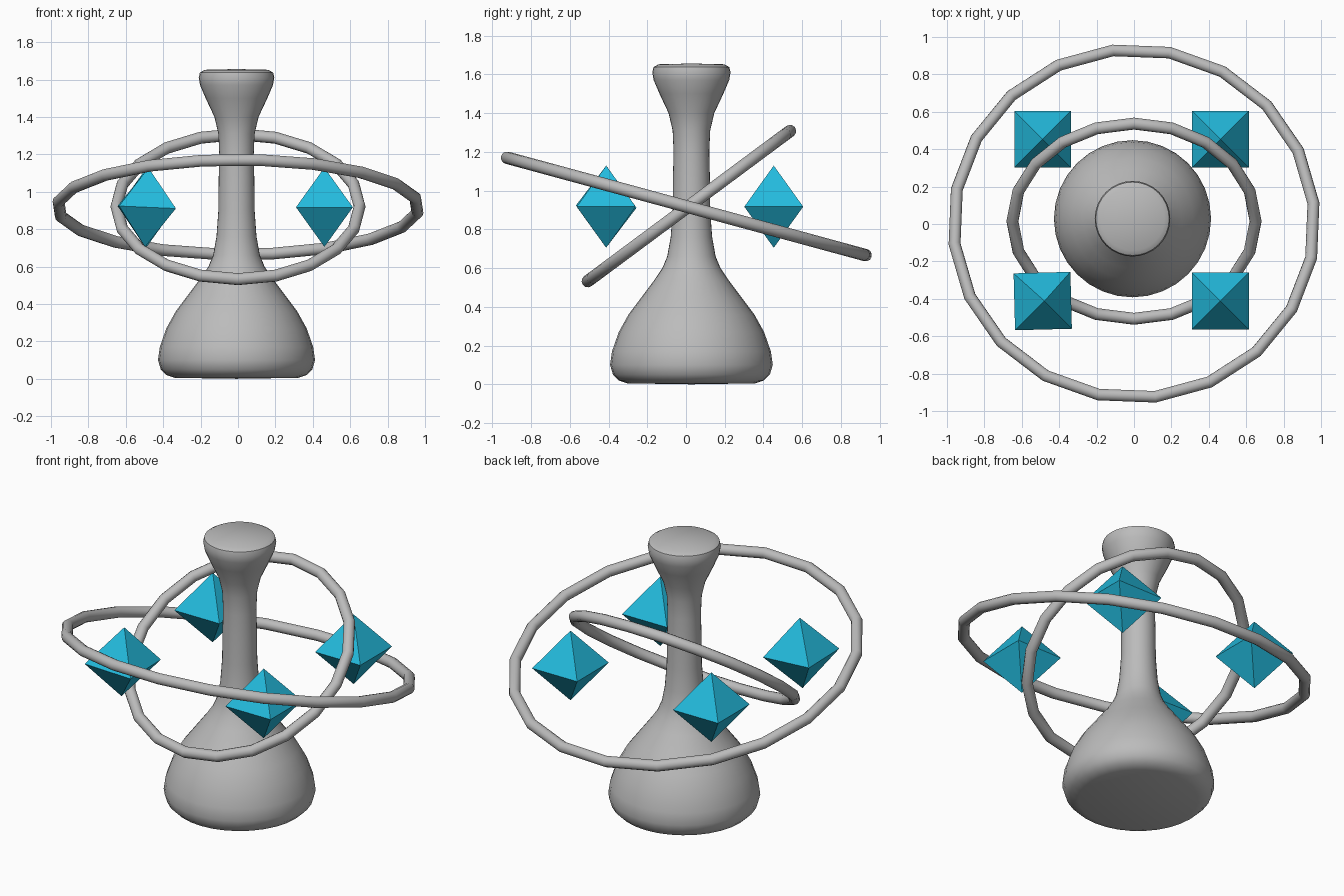
import bpy
import bmesh
import math
from mathutils import Matrix

if "Cube" in bpy.data.objects:
    bpy.data.objects.remove(bpy.data.objects["Cube"])


def material(name, rgb):
    m = bpy.data.materials.new(name)
    m.diffuse_color = (*rgb, 1)
    m.use_nodes = True
    m.node_tree.nodes["Principled BSDF"].inputs["Base Color"].default_value = m.diffuse_color
    return m


grey = material("stone_grey", (0.5, 0.5, 0.5))
teal = material("crystal_teal", (0.017, 0.5, 0.73))


def lathe(name, profile, sides, mat, location, phase=0.0):
    """Revolve an (r, z) profile around the z axis."""
    bm = bmesh.new()
    verts = [bm.verts.new((r, 0, z)) for r, z in profile]
    edges = [bm.edges.new(pair) for pair in zip(verts, verts[1:])]
    bmesh.ops.spin(bm, geom=verts + edges, cent=(0, 0, 0), axis=(0, 0, 1),
                   angle=2 * math.pi, steps=sides)
    bmesh.ops.remove_doubles(bm, verts=bm.verts, dist=1e-4)
    bmesh.ops.recalc_face_normals(bm, faces=bm.faces)
    bm.transform(Matrix.Rotation(phase, 4, 'Z'))
    mesh = bpy.data.meshes.new(name)
    bm.to_mesh(mesh)
    bm.free()
    mesh.materials.append(mat)
    obj = bpy.data.objects.new(name, mesh)
    obj.location = location
    bpy.context.collection.objects.link(obj)
    return obj


def smooth(obj):
    bpy.ops.object.select_all(action='DESELECT')
    obj.select_set(True)
    bpy.context.view_layer.objects.active = obj
    bpy.ops.object.shade_smooth_by_angle(angle=math.radians(40))


def ring(name, radius, tilt, phase, location):
    bpy.ops.mesh.primitive_torus_add(
        major_segments=20, minor_segments=12, major_radius=radius,
        minor_radius=0.032, location=location)
    obj = bpy.context.object
    obj.name = name
    obj.data.transform(Matrix.Rotation(math.radians(phase), 4, 'Z'))
    obj.rotation_euler.x = math.radians(tilt)
    obj.data.materials.append(grey)
    smooth(obj)


# Flared pedestal: wide bell foot, thin neck, rounded head
pedestal_profile = [
    (0, 0), (0.33, 0.005), (0.375, 0.02), (0.405, 0.05), (0.42, 0.10),
    (0.41, 0.17), (0.375, 0.27), (0.325, 0.36), (0.265, 0.44),
    (0.19, 0.54), (0.15, 0.60), (0.125, 0.66), (0.107, 0.76), (0.097, 0.90),
    (0.095, 1.08), (0.092, 1.20), (0.097, 1.31), (0.118, 1.40),
    (0.165, 1.50), (0.195, 1.57), (0.202, 1.61), (0.196, 1.637),
    (0.17, 1.652), (0, 1.656)]
smooth(lathe("pedestal", pedestal_profile, 32, grey, (-0.008, 0.028, 0)))

# Two tilted orbiting rings
ring("large_ring", 0.966, -15.2, 6.7, (0, 0.002, 0.918))
ring("small_ring", 0.65, 36.6, 0, (0, 0.015, 0.92))

# Four floating crystals, one of them slightly askew
for x in (-0.488, 0.462):
    for y in (-0.412, 0.453):
        gem = lathe("crystal", [(0, -0.212), (0.215, 0), (0, 0.212)], 4, teal,
                    (x, y, 0.917), math.pi / 4)
        if x < 0 and y < 0:
            gem.rotation_euler = (0, math.radians(2.5), math.radians(1.5))
